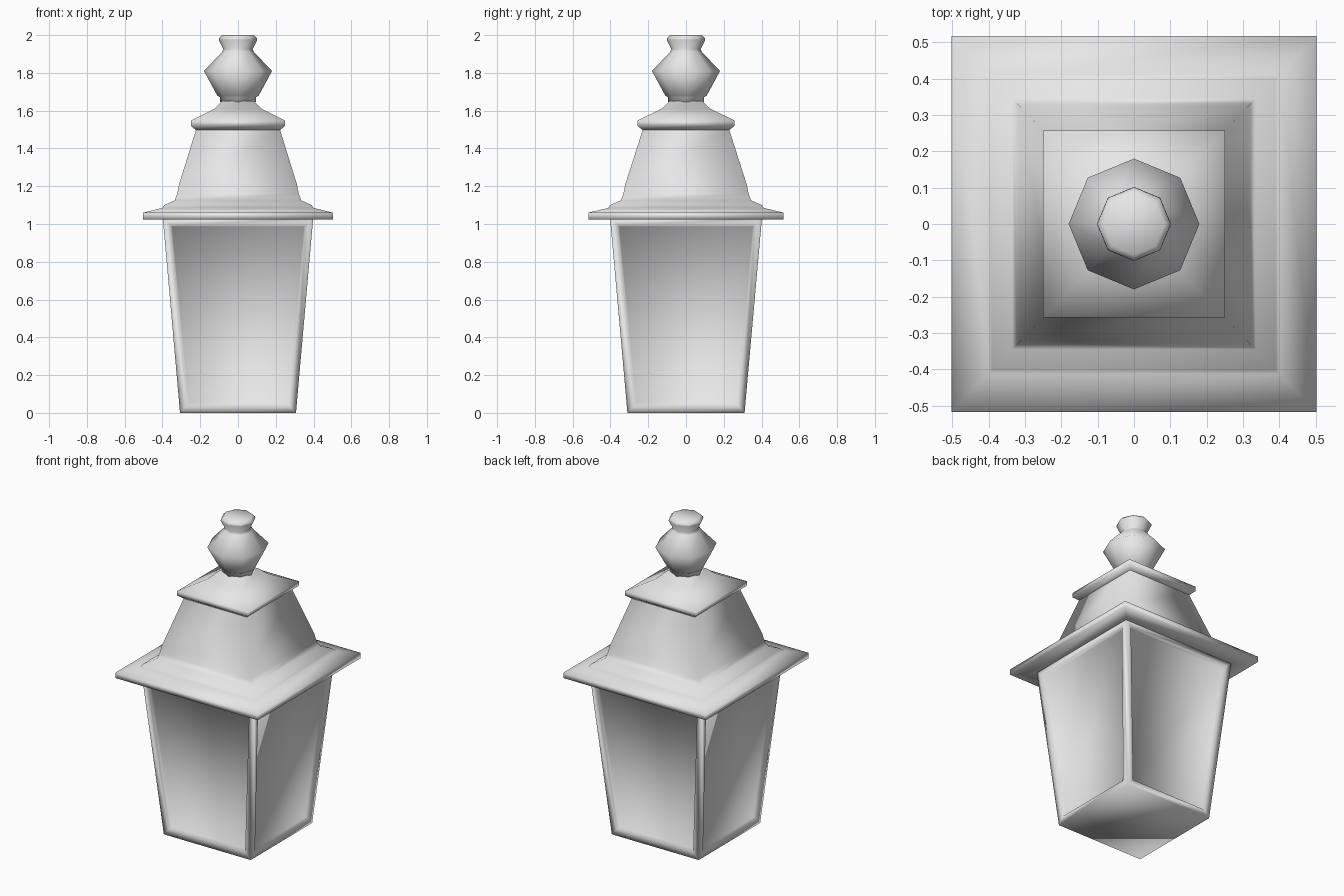
import bpy, bmesh
from math import cos, sin, pi, sqrt

cube = bpy.data.objects.get("Cube")
if cube:
    bpy.data.objects.remove(cube, do_unlink=True)

# One plain grey for the whole lantern
grey = bpy.data.materials.new("plain_grey")
grey.use_nodes = True
colour = (0.8, 0.8, 0.8, 1)
grey.diffuse_color = colour
grey.node_tree.nodes["Principled BSDF"].inputs["Base Color"].default_value = colour


def stack(name, profile, sides, turn=0.0, detail=None):
    """Skin rings of (half x, half y, z) into a closed, smooth solid."""
    bm = bmesh.new()
    rings = []
    for rx, ry, z in profile:
        angles = [turn + 2 * pi * i / sides for i in range(sides)]
        rings.append([bm.verts.new((rx * cos(a), ry * sin(a), z)) for a in angles])
    walls = []
    for low, high in zip(rings, rings[1:]):
        for i in range(sides):
            j = (i + 1) % sides
            walls.append(bm.faces.new((low[i], low[j], high[j], high[i])))
    bm.faces.new(rings[0][::-1])
    bm.faces.new(rings[-1])
    bm.normal_update()
    if detail:
        detail(bm, walls)
    for face in bm.faces:
        face.smooth = True
    mesh = bpy.data.meshes.new(name)
    bm.to_mesh(mesh)
    bm.free()
    mesh.materials.append(grey)
    obj = bpy.data.objects.new(name, mesh)
    bpy.context.collection.objects.link(obj)
    return obj


def square(name, profile, stretch=1.0, detail=None):
    """Square stack from (half width, z) points, slightly deeper in y."""
    k = sqrt(2)
    rings = [(w * k, w * k * stretch, z) for w, z in profile]
    return stack(name, rings, 4, pi / 4, detail)


def sink_panes(bm, walls):
    """Leave a frame around each wall and push the pane inward."""
    bmesh.ops.inset_individual(bm, faces=walls, thickness=0.055)
    bmesh.ops.inset_individual(bm, faces=walls, thickness=0.012, depth=-0.02)


# Tapered lamp housing with four sunken panes
square("lamp_housing", [(0.307, 0), (0.398, 1.03)], 1.01, sink_panes)

# Roof: thin eave, stepped foot, steep walls
square("roof", [
    (0.398, 1.024), (0.502, 1.024), (0.502, 1.06), (0.40, 1.085), (0.39, 1.10),
    (0.335, 1.125), (0.322, 1.16), (0.312, 1.21), (0.222, 1.50), (0.222, 1.53),
], 1.03)

# Overhanging cap on the roof
square("roof_cap", [
    (0.22, 1.495), (0.25, 1.52), (0.25, 1.548), (0.125, 1.61), (0.085, 1.65),
], 1.03)

# Eight-sided finial
stack("finial", [(r, r, z) for r, z in [
    (0.095, 1.645), (0.095, 1.67), (0.11, 1.68), (0.18, 1.81),
    (0.085, 1.91), (0.077, 1.925), (0.102, 1.975), (0.10, 1.985), (0.085, 2.0),
]], 8)
